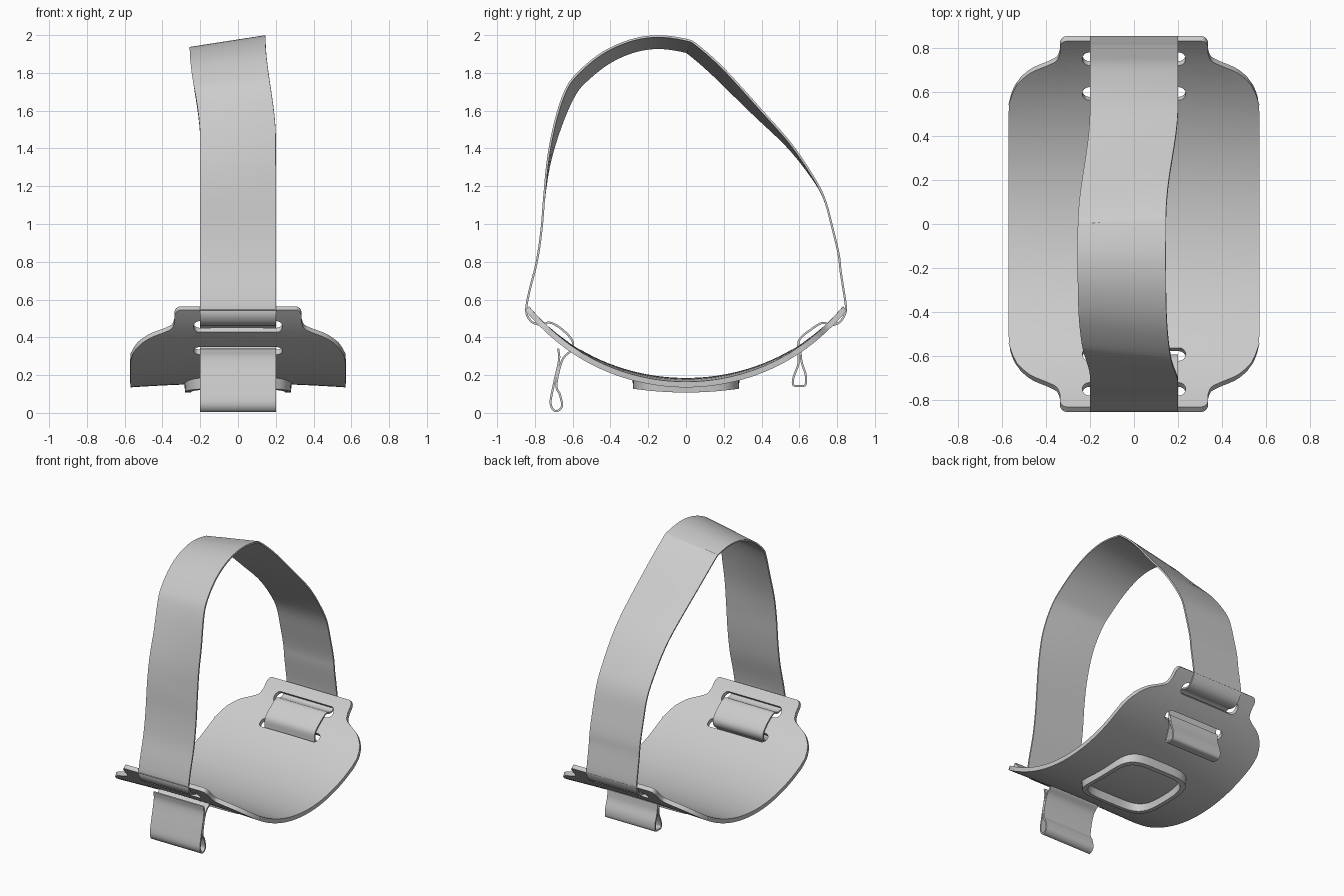
import bpy, bmesh, math
from mathutils import Vector

if "Cube" in bpy.data.objects:
    bpy.data.objects.remove(bpy.data.objects["Cube"])


def plate_z(x, y):
    """Mid surface of the cradle plate: arc along y, slight crown along x."""
    arc = 0.15 + 1.08 - math.sqrt(1.08 ** 2 - y * y)
    return arc + 0.02 * (1 - (x / 0.57) ** 2) * (1 - (y / 0.86) ** 2)


def smoothstep(a, b, v):
    u = min(1, max(0, (v - a) / (b - a)))
    return u * u * (3 - 2 * u)


def spline(pts, n):
    """Catmull-Rom through 2D points."""
    p = [Vector(q) for q in pts]
    p = [2 * p[0] - p[1]] + p + [2 * p[-1] - p[-2]]
    out = []
    for i in range(1, len(p) - 2):
        a, b, c, d = p[i - 1:i + 3]
        for k in range(n):
            t = k / n
            out.append(0.5 * (2 * b + (c - a) * t + (2 * a - 5 * b + 4 * c - d) * t ** 2
                              + (3 * b - a - 3 * c + d) * t ** 3))
    return out + [p[-2]]


def finish(bm, name, thickness=0):
    bmesh.ops.recalc_face_normals(bm, faces=bm.faces)
    me = bpy.data.meshes.new(name)
    bm.to_mesh(me)
    bm.free()
    ob = bpy.data.objects.new(name, me)
    bpy.context.collection.objects.link(ob)
    bpy.ops.object.select_all(action='DESELECT')
    ob.select_set(True)
    bpy.context.view_layer.objects.active = ob
    if thickness:
        mod = ob.modifiers.new("thickness", 'SOLIDIFY')
        mod.thickness = thickness
        mod.offset = 0
        bpy.ops.object.modifier_apply(modifier=mod.name)
    bpy.ops.object.shade_smooth_by_angle(angle=math.radians(35))
    return ob


# Cradle plate: flat outline with four slots, sliced, then bent
def add_loop(bm, pts):
    vs = [bm.verts.new((x, y, 0)) for x, y in pts]
    return [bm.edges.new((vs[i], vs[(i + 1) % len(vs)])) for i in range(len(vs))]


shoulder = spline([(0.57, 0.50), (0.562, 0.57), (0.53, 0.64), (0.47, 0.695), (0.39, 0.73),
                   (0.35, 0.752), (0.336, 0.785)], 4)
quarter = [tuple(p) for p in shoulder]
quarter += [(0.306 + 0.03 * math.cos(a), 0.812 + 0.03 * math.sin(a))
            for a in [math.radians(15 * i) for i in range(7)]]
half = quarter + [(-x, y) for x, y in reversed(quarter)]
outline = half + [(-x, -y) for x, y in half]

bm = bmesh.new()
edges = add_loop(bm, outline)
for yc in (-0.76, -0.6, 0.6, 0.76):
    slot = []
    for side, start in ((1, -90), (-1, 90)):
        for i in range(9):
            a = math.radians(start + 22.5 * i)
            slot.append((side * 0.205 + 0.03 * math.cos(a), yc + 0.03 * math.sin(a)))
    edges += add_loop(bm, slot)
bmesh.ops.triangle_fill(bm, edges=edges, use_beauty=True, normal=(0, 0, 1))
cuts = [((0, -0.82 + 1.64 * i / 40, 0), (0, 1, 0)) for i in range(41)]
cuts += [((-0.5 + 0.1 * i, 0, 0), (1, 0, 0)) for i in range(11)]
for co, no in cuts:
    bmesh.ops.bisect_plane(bm, geom=bm.verts[:] + bm.edges[:] + bm.faces[:],
                           plane_co=co, plane_no=no, dist=1e-5)
for v in bm.verts:
    v.co.z = plate_z(v.co.x, v.co.y)
finish(bm, "cradle_plate", 0.03)


# Raised rounded-square rim under the plate
def squircle(h, n=72):
    pts = []
    for i in range(n):
        c, s = math.cos(2 * math.pi * i / n), math.sin(2 * math.pi * i / n)
        r = h / (abs(c) ** 4.5 + abs(s) ** 4.5) ** (1 / 4.5)
        pts.append((r * c, r * s))
    return pts


bm = bmesh.new()
loops = []
for h, low in ((0.285, False), (0.28, True), (0.25, True), (0.24, False)):
    loops.append([bm.verts.new((x, y, 0.108 + 0.02 * (y / 0.28) ** 2 if low else plate_z(x, y)))
                  for x, y in squircle(h)])
for j in range(4):
    a, b = loops[j], loops[(j + 1) % 4]
    for i in range(len(a)):
        k = (i + 1) % len(a)
        bm.faces.new((a[i], a[k], b[k], b[i]))
finish(bm, "underside_rim")

# Strap: one ribbon from the front tail, over the arch, to the back tail (y, z)
front_tail = [(-0.677, 0.34), (-0.672, 0.28), (-0.70, 0.15), (-0.717, 0.05), (-0.69, 0.009),
              (-0.657, 0.035), (-0.667, 0.095), (-0.686, 0.15), (-0.655, 0.28), (-0.605, 0.335),
              (-0.603, 0.385), (-0.66, 0.445), (-0.72, 0.478), (-0.76, 0.467), (-0.795, 0.472),
              (-0.825, 0.49)]
arch = [(-0.846, 0.54), (-0.83, 0.64), (-0.79, 0.80), (-0.765, 0.97), (-0.75, 1.15),
        (-0.73, 1.35), (-0.69, 1.55), (-0.64, 1.70), (-0.58, 1.79), (-0.45, 1.90),
        (-0.30, 1.97), (-0.15, 1.994), (0.0, 1.975), (0.06, 1.945), (0.20, 1.82),
        (0.40, 1.60), (0.55, 1.43), (0.66, 1.27), (0.73, 1.14), (0.775, 0.98),
        (0.808, 0.84), (0.82, 0.74), (0.846, 0.57)]
back_tail = [(0.842, 0.525), (0.82, 0.487), (0.79, 0.468), (0.76, 0.467), (0.72, 0.476),
             (0.66, 0.44), (0.602, 0.39), (0.594, 0.33), (0.595, 0.26), (0.57, 0.19),
             (0.568, 0.148), (0.60, 0.142), (0.632, 0.148), (0.634, 0.20), (0.612, 0.27),
             (0.606, 0.33)]
path = spline(front_tail + arch + back_tail, 5)

bm = bmesh.new()
rows = []
for i, p in enumerate(path):
    t = (path[min(i + 1, len(path) - 1)] - path[max(i - 1, 0)]).normalized()
    inward = Vector((t.y, -t.x))
    tilt = 0.062 * smoothstep(1.1, 1.9, p.y)        # left edge sinks inward near the top
    shift = -0.055 * smoothstep(1.45, 2.0, p.y)     # whole band drifts sideways
    row = []
    for k in range(5):
        q = p + inward * tilt * (1 - k / 4)
        row.append(bm.verts.new((-0.2 + 0.1 * k + shift, q.x, q.y)))
    rows.append(row)
for a, b in zip(rows, rows[1:]):
    for k in range(4):
        bm.faces.new((a[k], a[k + 1], b[k + 1], b[k]))
finish(bm, "strap", 0.011)
